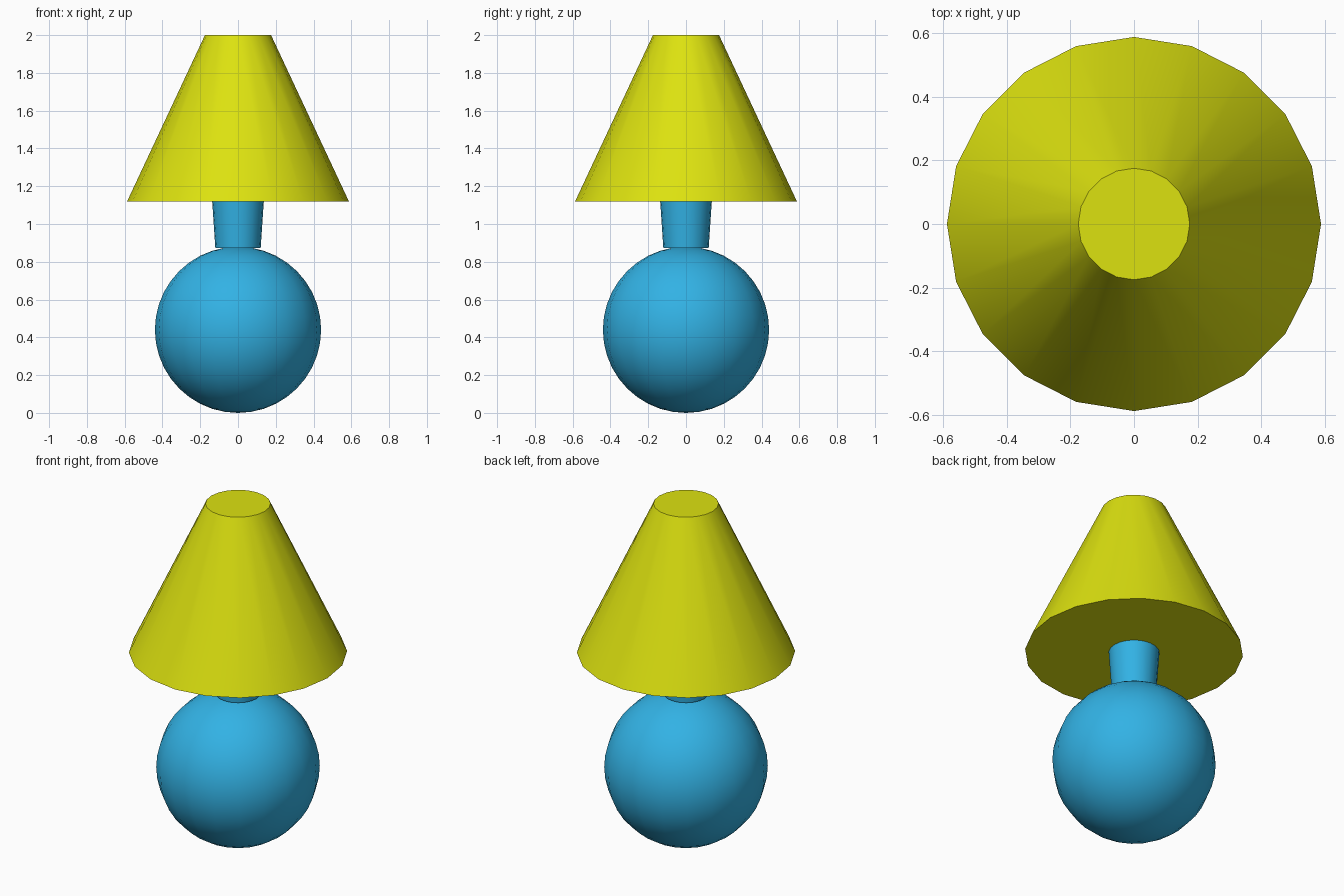
import bpy
from math import radians

if "Cube" in bpy.data.objects:
    bpy.data.objects.remove(bpy.data.objects["Cube"], do_unlink=True)

SIDES = 20


def make_material(name, rgb):
    mat = bpy.data.materials.new(name)
    mat.use_nodes = True
    color = (*rgb, 1.0)
    mat.diffuse_color = color
    mat.node_tree.nodes["Principled BSDF"].inputs["Base Color"].default_value = color
    return mat


def finish(name, mat):
    obj = bpy.context.object
    obj.name = obj.data.name = name
    obj.data.materials.append(mat)
    bpy.ops.object.shade_smooth_by_angle(angle=radians(35))
    return obj


def tapered_part(name, mat, r_bottom, r_top, z_bottom, z_top):
    bpy.ops.mesh.primitive_cone_add(
        vertices=SIDES, radius1=r_bottom, radius2=r_top,
        depth=z_top - z_bottom, location=(0, 0, (z_bottom + z_top) / 2))
    return finish(name, mat)


blue = make_material("lamp blue", (0.032, 0.445, 0.78))
yellow = make_material("shade yellow", (0.72, 0.76, 0.005))

# Round base
bpy.ops.mesh.primitive_uv_sphere_add(
    segments=SIDES, ring_count=SIDES, radius=0.44, location=(0, 0, 0.44))
finish("base_ball", blue)

# Neck flaring slightly up to the shade
tapered_part("neck", blue, 0.12, 0.137, 0.873, 1.125)

# Closed conical shade
tapered_part("lamp_shade", yellow, 0.587, 0.175, 1.12, 2.0)
